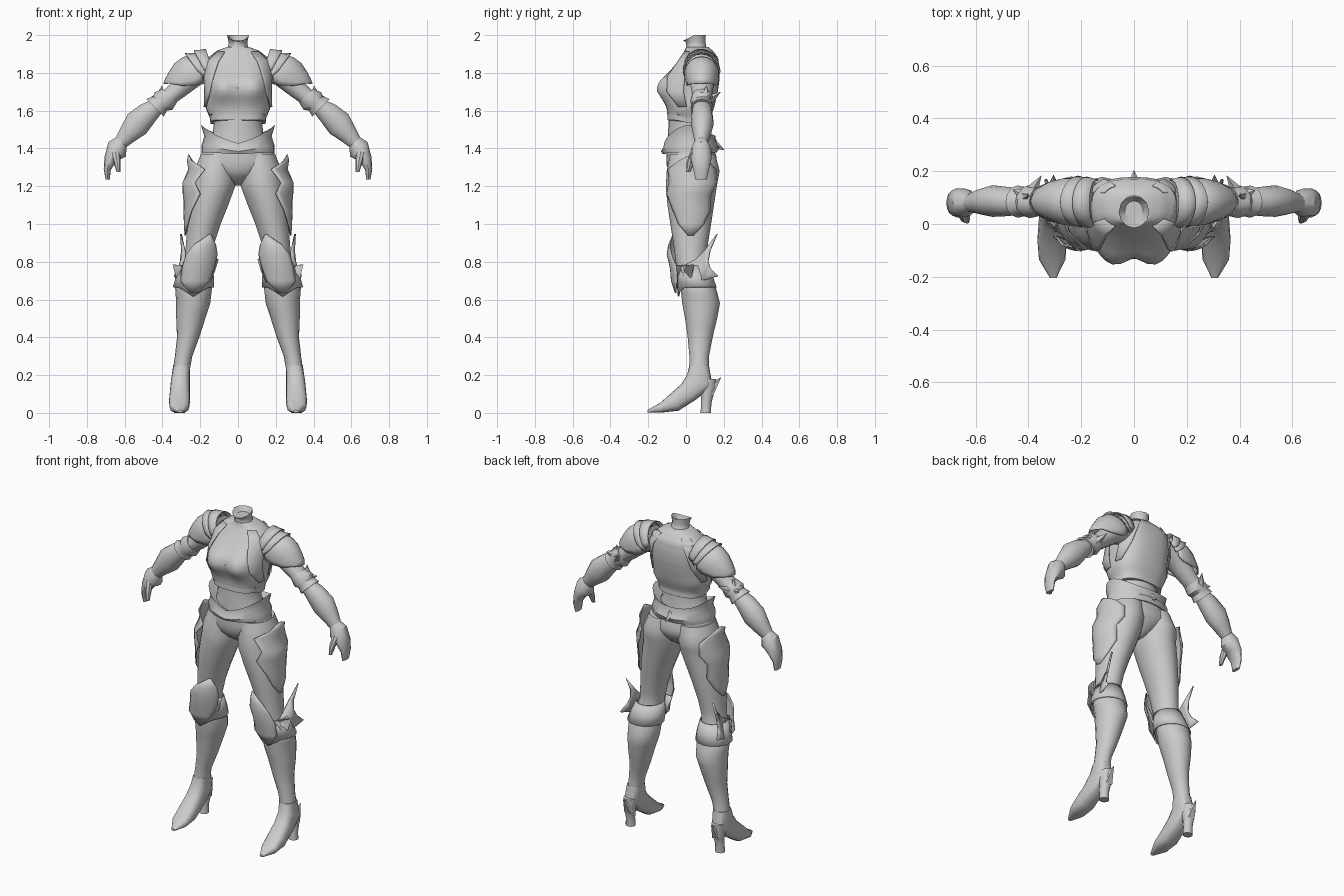
import bpy, bmesh, math
from mathutils import Vector

steel = bpy.data.materials.new("plain_grey")
steel.diffuse_color = (0.6, 0.6, 0.6, 1)


def spow(v, e):
    return math.copysign(abs(v) ** e, v)


def at(rings, t):
    """Ring values at fractional index t."""
    i = max(0, min(int(t), len(rings) - 2))
    a, b = (list(r) + [0] * (7 - len(r)) for r in rings[i:i + 2])
    return [p + (q - p) * (t - i) for p, q in zip(a, b)]


def point(ring, deg, off=0, yk=1, e=1, warp=None):
    """Point on a ring (x, y, z, rx, ry, tilt about y, tilt about x)."""
    x, y, z, rx, ry, a, b = ring
    a, b, g = math.radians(a), math.radians(b), math.radians(deg)
    u = Vector((math.cos(a), 0, math.sin(a)))
    v = Vector((0, math.cos(b), -math.sin(b)))
    p = Vector((x, y, z)) + u * (rx + off) * spow(math.cos(g), e) \
        + v * (ry + off * yk) * spow(math.sin(g), e)
    return Vector(warp(*p)) if warp else p


def finish(name, bm, mirror, thick=0, angle=40):
    bmesh.ops.remove_doubles(bm, verts=bm.verts, dist=0.0004)
    bmesh.ops.recalc_face_normals(bm, faces=bm.faces)
    me = bpy.data.meshes.new(name)
    bm.to_mesh(me)
    bm.free()
    me.shade_smooth()
    me.set_sharp_from_angle(angle=math.radians(angle))
    me.materials.append(steel)
    ob = bpy.data.objects.new(name, me)
    bpy.context.collection.objects.link(ob)
    if thick:
        s = ob.modifiers.new("thickness", 'SOLIDIFY')
        s.thickness, s.offset = thick, 0
    if mirror:
        m = ob.modifiers.new("mirror", 'MIRROR')
        m.use_mirror_merge = False
    return ob


def skin(bm, rows, closed):
    vs = [[bm.verts.new(p) for p in r] for r in rows]
    n = len(vs[0])
    for r, s in zip(vs, vs[1:]):
        for j in range(n if closed else n - 1):
            k = (j + 1) % n
            bm.faces.new((r[j], r[k], s[k], s[j]))
    return vs


def loft(name, rings, n=14, mirror=True, sub=1, caps=True, thick=0, **kw):
    bm = bmesh.new()
    rows = [[point(at(rings, i / sub), 360 * j / n - 90, **kw) for j in range(n)]
            for i in range((len(rings) - 1) * sub + 1)]
    vs = skin(bm, rows, True)
    if caps:
        bm.faces.new(vs[0])
        bm.faces.new(vs[-1])
    return finish(name, bm, mirror, thick)


def patch(name, rings, rows, m=8, by_z=False, **kw):
    """Plate on a lofted surface; rows are (position, start angle, end angle, lift)."""
    def index(p):
        if not by_z:
            return p
        for i in range(len(rings) - 1):
            if rings[i][2] >= p >= rings[i + 1][2]:
                return i + (rings[i][2] - p) / (rings[i][2] - rings[i + 1][2])
        return 0
    bm = bmesh.new()
    skin(bm, [[point(at(rings, index(t)), a + (b - a) * j / m, off, **kw)
               for j in range(m + 1)] for t, a, b, off in rows], False)
    return finish(name, bm, True, 0.006)


def blade(name, pts, thick=.01):
    """Flat mirrored plate from one outline."""
    bm = bmesh.new()
    f = bm.faces.new([bm.verts.new(p) for p in pts])
    bmesh.ops.triangulate(bm, faces=[f])
    return finish(name, bm, True, thick)


def spike(name, base, tip, r, mirror=True):
    base, tip = Vector(base), Vector(tip)
    d = tip - base
    bm = bmesh.new()
    bmesh.ops.create_cone(bm, cap_ends=True, segments=5, radius1=r, radius2=0, depth=d.length)
    q = d.to_track_quat('Z', 'Y')
    for v in bm.verts:
        v.co = q @ v.co + (base + tip) / 2
    return finish(name, bm, mirror)


# Breastplate with bust, and the shoulder straps on it
def bust(x, y, z):
    if y < 0.03:
        k = min(1, (0.03 - y) / 0.08)
        y -= 0.05 * k * math.exp(-((abs(x) - 0.085) / 0.08) ** 2 - ((z - 1.72) / 0.075) ** 2)
        if z < 1.56:
            z += 0.02 * k
    return x, y, z


chest = [(0, .06, 1.938, .055, .06), (0, .068, 1.918, .11, .073), (0, .07, 1.88, .16, .10),
         (0, .053, 1.82, .172, .125), (0, .035, 1.76, .172, .142), (0, .027, 1.70, .17, .141),
         (0, .025, 1.62, .173, .125), (0, .015, 1.56, .15, .113), (0, .015, 1.53, .146, .114)]
loft("breastplate", chest, 32, False, 3, e=.76, warp=bust)
patch("chest_strap", chest, [(1.91, -62, -30, .005), (1.86, -60, -25, .01), (1.78, -50, -12, .01),
                             (1.70, -38, -8, .008), (1.62, -22, -5, .006)], by_z=True, e=.76, warp=bust)
patch("back_strap", chest, [(1.91, 30, 62, .005), (1.84, 22, 58, .009), (1.74, 12, 45, .009),
                            (1.64, 5, 22, .005)], by_z=True, e=.76, warp=bust)

# Neck with a notched collar
loft("neck", [(0, .06, 1.905, .075, .075), (0, .055, 1.94, .052, .052), (0, .05, 1.965, .05, .052),
              (0, .045, 2.0, .058, .06), (0, .05, 1.97, .035, .038)], 12, False,
     warp=lambda x, y, z: (x, y, z - (max(0, .045 - y) * .5 if z > 1.985 else 0)))

# Midriff, pelvis and belt
loft("midriff", [(0, .015, 1.60, .14, .105), (0, .015, 1.53, .128, .108), (0, .015, 1.48, .134, .11),
                 (0, .02, 1.40, .17, .12)], 24, False)
loft("pelvis", [(0, .02, 1.42, .172, .122), (0, .028, 1.36, .20, .132), (0, .032, 1.31, .205, .134),
                (0, .03, 1.27, .15, .12), (0, .03, 1.235, .075, .09), (0, .03, 1.205, .025, .045)],
     24, False, 2)


def belt_wave(x, y, z):
    k = max(0, min(1, (z - 1.38) / .08))
    rise = .06 * (abs(x) / .2) ** 3
    dip = .045 * max(0, -y / .13) * max(0, 1 - abs(x) / .16)
    return x, y, z + rise * k - dip * (.2 + .8 * k)


loft("belt", [(0, .02, 1.38, .17, .125), (0, .02, 1.378, .192, .143), (0, .022, 1.405, .192, .155),
              (0, .02, 1.435, .178, .14), (0, .02, 1.468, .196, .135), (0, .02, 1.45, .14, .11)],
     28, False, caps=False, warp=belt_wave)
spike("belt_back_point", (0, .14, 1.425), (0, .205, 1.39), .03, False)

# Legs and tall boots
leg = [(.10, .035, 1.37, .098, .12), (.12, .038, 1.28, .115, .14), (.128, .028, 1.20, .115, .135),
       (.155, .025, 1.10, .105, .123), (.18, .025, 1.0, .09, .108), (.20, .025, .90, .076, .092),
       (.215, .025, .80, .07, .08), (.228, .05, .70, .078, .085), (.236, .075, .60, .085, .095)]
loft("leg", leg, 18, sub=2)
loft("boot_shaft", [(.232, .055, .71, .08, .085), (.235, .065, .665, .098, .093),
                    (.237, .08, .58, .09, .10), (.25, .08, .50, .077, .085),
                    (.264, .075, .40, .059, .066), (.288, .07, .30, .046, .052),
                    (.298, .07, .24, .045, .052)], 16, sub=2)
loft("boot_foot", [(.298, .07, .25, .045, .052), (.305, .073, .17, .05, .075, 0, 25),
                   (.308, .012, .11, .053, .056, 0, 48), (.31, -.06, .057, .056, .05, 0, 65),
                   (.31, -.135, .027, .05, .026, 0, 86), (.306, -.205, .008, .012, .007, 0, 90)],
     16, e=.75)
loft("boot_heel", [(.305, .11, .18, .04, .05), (.305, .115, .14, .04, .045),
                   (.308, .112, .09, .032, .033), (.31, .107, .05, .028, .027),
                   (.31, .105, 0, .03, .028)], 10)
spike("heel_point", (.305, .12, .11), (.305, .187, .19), .038)

# Thigh plates
patch("thigh_plate", leg, [(1.367, -3, 5, .062), (1.335, -30, 34, .055), (1.29, -66, 55, .03),
                           (1.22, -52, 62, .05), (1.16, -66, 48, .04), (1.07, -48, 55, .022),
                           (1.0, -35, 38, .014), (.94, -8, 8, .006)], 10, by_z=True, yk=.3)

# Knee guards with cuff, cap, swept fin and side points
loft("knee_cuff", [(.222, .035, .78, .078, .085), (.228, .045, .72, .098, .094),
                   (.236, .06, .665, .106, .10)], 16, caps=False, thick=.006,
     warp=lambda x, y, z: (x, y, z - (.05 * max(0, -y / .04) * max(0, 1 - abs(x - .236) / .09)
                                      if z < .7 else 0)))
patch("knee_cap", leg, [(.945, -122, -118, .006), (.89, -145, -72, .026), (.84, -152, -55, .04),
                        (.77, -150, -45, .034), (.70, -130, -50, .042), (.635, -100, -80, .03)],
      10, by_z=True)
blade("knee_inner_blade", [(.17, -.045, .80), (.105, -.01, .815), (.125, .0, .75),
                           (.15, .0, .69), (.20, -.055, .67)])
blade("knee_outer_blade", [(.26, -.05, .78), (.30, .0, .765), (.342, .04, .785),
                           (.325, .03, .72), (.30, .0, .67), (.25, -.05, .66)])
blade("knee_fin", [(.295, -.03, .77), (.28, .05, .81), (.283, .10, .86), (.302, .165, .947),
                   (.297, .128, .86), (.303, .118, .80), (.315, .13, .765), (.335, .17, .725),
                   (.325, .10, .705), (.31, .0, .69)])

# Arms, bracers and hands
arm = [(.15, .08, 1.83, .075, .08, 70), (.24, .085, 1.78, .062, .07, 45),
       (.33, .085, 1.70, .05, .055, 45), (.40, .085, 1.645, .043, .05, 45),
       (.46, .085, 1.60, .042, .048, 47)]
loft("upper_arm", arm, 14, sub=2)
loft("bracer", [(.435, .085, 1.62, .046, .05, 47), (.475, .085, 1.59, .06, .055, 47),
                (.535, .087, 1.53, .073, .06, 47), (.58, .085, 1.48, .055, .049, 47),
                (.622, .08, 1.43, .038, .034, 47)], 14)
loft("hand", [(.615, .08, 1.435, .038, .034, 47), (.64, .08, 1.395, .06, .054, 40),
              (.672, .08, 1.345, .036, .055, 15), (.692, .08, 1.29, .019, .042, 5),
              (.69, .08, 1.235, .011, .03)], 12)
loft("thumb", [(.65, .05, 1.385, .025, .026), (.64, .025, 1.33, .019, .021),
               (.633, .012, 1.275, .01, .011)], 8)

# Elbow cuffs with points
loft("elbow_cuff", [(.36, .085, 1.68, .052, .055, 45), (.395, .085, 1.65, .066, .063, 45),
                    (.412, .085, 1.638, .052, .055, 45), (.44, .085, 1.615, .066, .061, 45)], 12)
for base, tip in (((.415, .10, 1.67), (.402, .11, 1.735)), ((.415, .11, 1.665), (.46, .13, 1.675)),
                  ((.39, .12, 1.655), (.35, .185, 1.70))):
    spike("elbow_point", base, tip, .03)

# Layered shoulder plates
patch("shoulder_plate_inner", arm, [(-.1, -100, 100, .018), (.15, -108, 105, .032),
                                    (.32, -90, 90, .046)], 12, yk=.4)
patch("shoulder_plate_middle", arm, [(.2, -105, 105, .024), (.45, -112, 110, .04),
                                     (.62, -85, 85, .06)], 12, yk=.4)
patch("shoulder_plate_outer", arm, [(.5, -100, 100, .026), (.75, -115, 112, .05),
                                    (1.15, -115, 112, .054), (1.6, -90, 90, .045),
                                    (1.9, -55, 55, .035), (2.15, -12, 12, .024)], 12, yk=.35)
